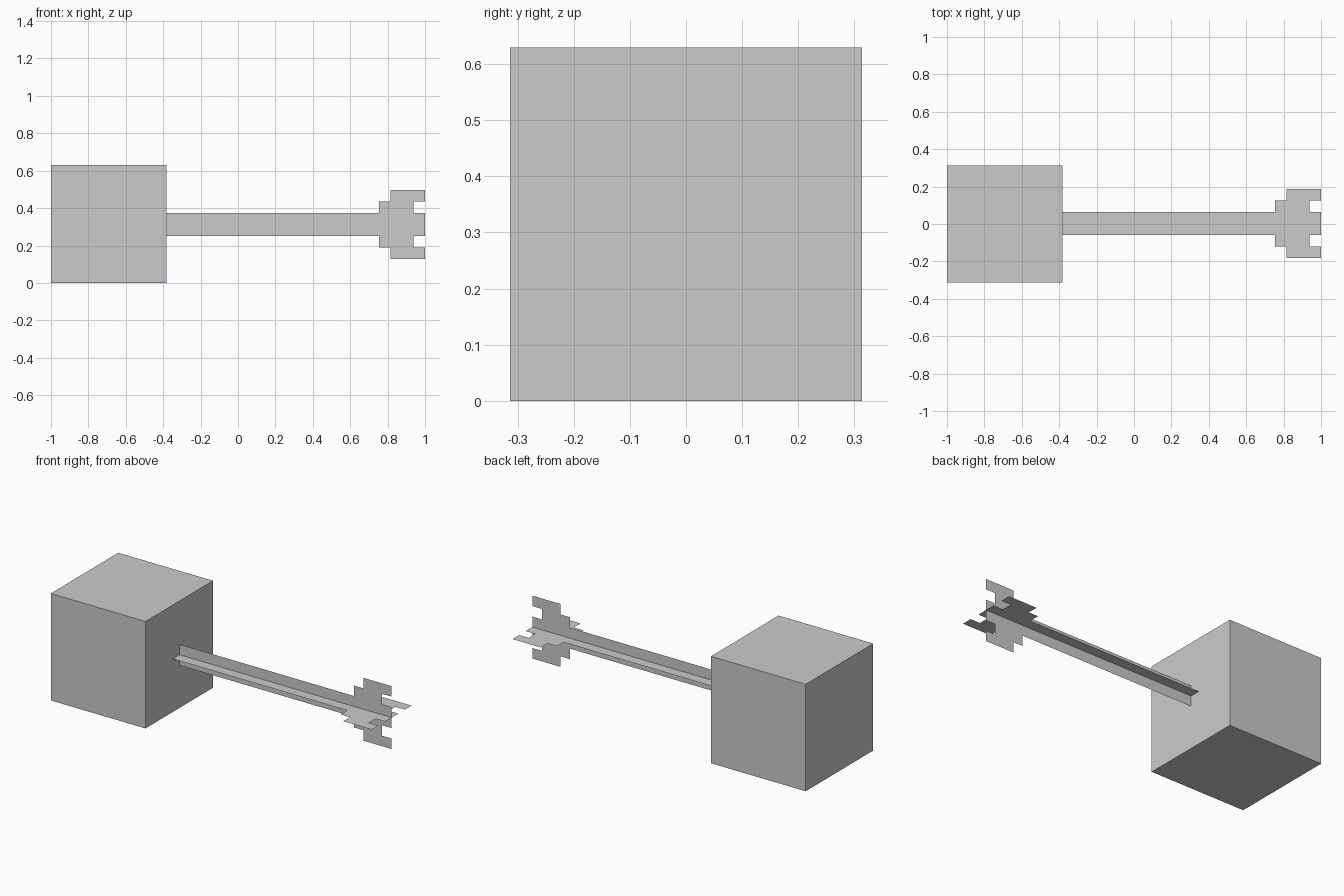
import bpy, bmesh
from mathutils import Vector

if "Cube" in bpy.data.objects:
    bpy.data.objects.remove(bpy.data.objects["Cube"])

U = 0.0617            # pixel-style unit of the flat shaft
CY, CZ = 0.002, 0.313  # shaft axis


def make_object(name, bm):
    bmesh.ops.recalc_face_normals(bm, faces=bm.faces)
    mesh = bpy.data.meshes.new(name)
    bm.to_mesh(mesh)
    bm.free()
    obj = bpy.data.objects.new(name, mesh)
    bpy.context.collection.objects.link(obj)
    return obj


# Cube-shaped hammer block
bm = bmesh.new()
bmesh.ops.create_cube(bm, size=1)
for v in bm.verts:
    v.co = Vector((-0.6915 + v.co.x * 0.617, v.co.y * 0.628, 0.315 + v.co.z * 0.63))
make_object("hammer_block", bm)

# Half outline of handle and forked end (x, offset from axis), mirrored below
half = [(-0.383, U), (1 - 4 * U, U), (1 - 4 * U, 2 * U), (1 - 3 * U, 2 * U),
        (1 - 3 * U, 3 * U), (1, 3 * U), (1, 2 * U), (1 - U, 2 * U),
        (1 - U, U), (1, U)]
outline = half + [(x, -h) for x, h in reversed(half)]


# Two crossed flat sheets
def sheet(name, place):
    bm = bmesh.new()
    bm.faces.new([bm.verts.new(place(x, h)) for x, h in outline])
    make_object(name, bm)


sheet("handle_upright_sheet", lambda x, h: (x, CY, CZ + h))
sheet("handle_level_sheet", lambda x, h: (x, CY + h, CZ))
